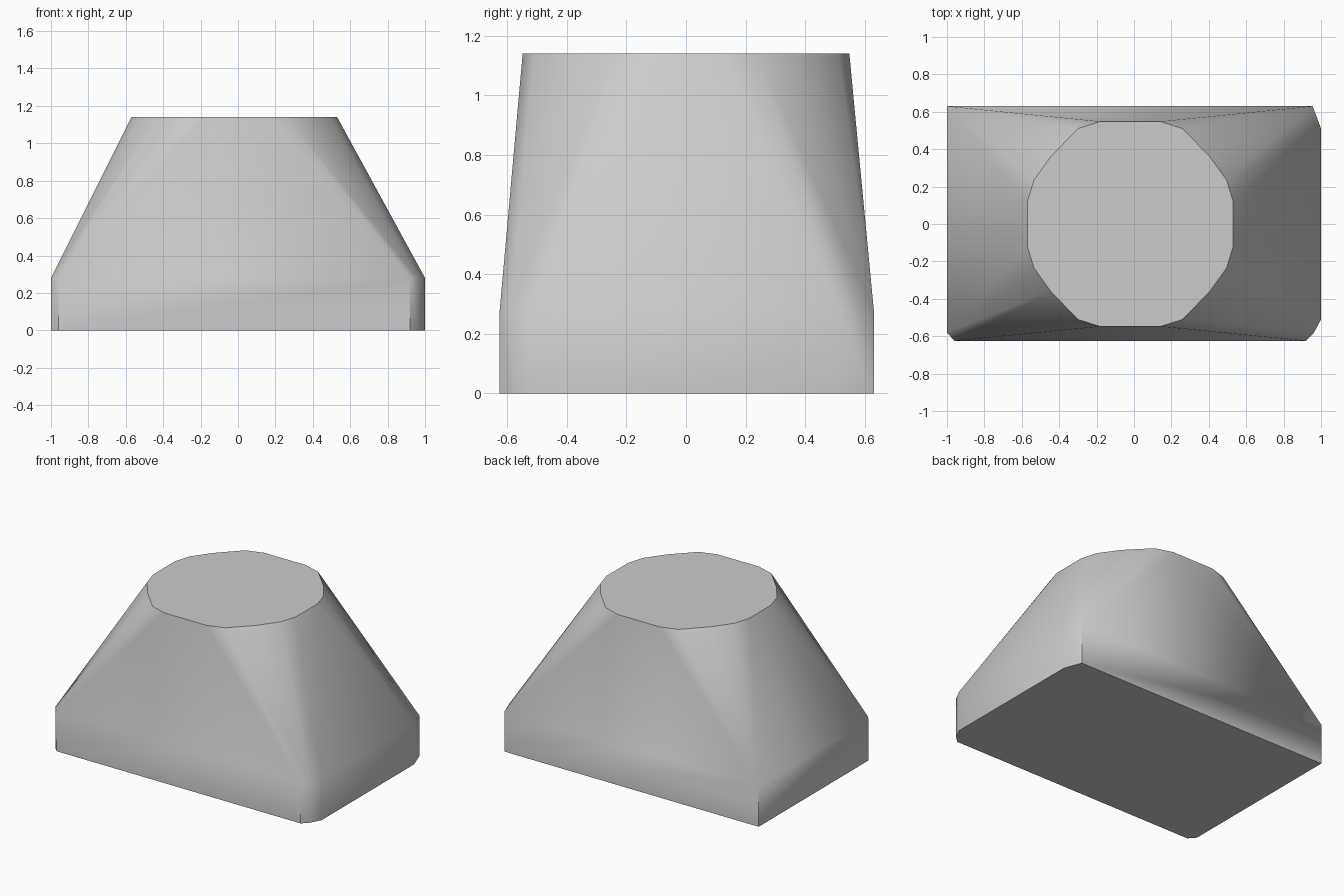
import bpy
import bmesh
import math

cube = bpy.data.objects.get("Cube")
if cube:
    bpy.data.objects.remove(cube, do_unlink=True)

BASE_TOP = 0.28
HEIGHT = 1.14
TOP_CENTRE_X = -0.02

# Rectangular foot outline with three cut corners
foot = [(-1, 0.63), (0.955, 0.63), (1, 0.51), (1, -0.51),
        (0.96, -0.585), (0.92, -0.625), (-0.96, -0.625), (-1, -0.58)]

# One quarter of the rounded top, mirrored to all sides
quarter = [(0.16, 0.548), (0.28, 0.51), (0.425, 0.36), (0.515, 0.235), (0.55, 0.12)]
crown = [(TOP_CENTRE_X + sx * x, sy * y)
         for sx in (-1, 1) for sy in (-1, 1) for x, y in quarter]

material = bpy.data.materials.new("plain grey")
material.use_nodes = True
grey = (0.6, 0.6, 0.6, 1)
material.diffuse_color = grey
material.node_tree.nodes["Principled BSDF"].inputs["Base Color"].default_value = grey

# Skin the foot and the crown into one tapered solid
bm = bmesh.new()
for outline, z in ((foot, 0), (foot, BASE_TOP), (crown, HEIGHT)):
    for x, y in outline:
        bm.verts.new((x, y, z))
bmesh.ops.convex_hull(bm, input=bm.verts[:])
bmesh.ops.dissolve_limit(bm, angle_limit=math.radians(0.3),
                         verts=bm.verts[:], edges=bm.edges[:])
bmesh.ops.recalc_face_normals(bm, faces=bm.faces[:])

mesh = bpy.data.meshes.new("tapered_block")
bm.to_mesh(mesh)
bm.free()
mesh.materials.append(material)
block = bpy.data.objects.new("tapered_block", mesh)
bpy.context.collection.objects.link(block)

# Soft sides, crisp top and bottom rims
bpy.ops.object.select_all(action="DESELECT")
block.select_set(True)
bpy.context.view_layer.objects.active = block
bpy.ops.object.shade_smooth_by_angle(angle=math.radians(35))
